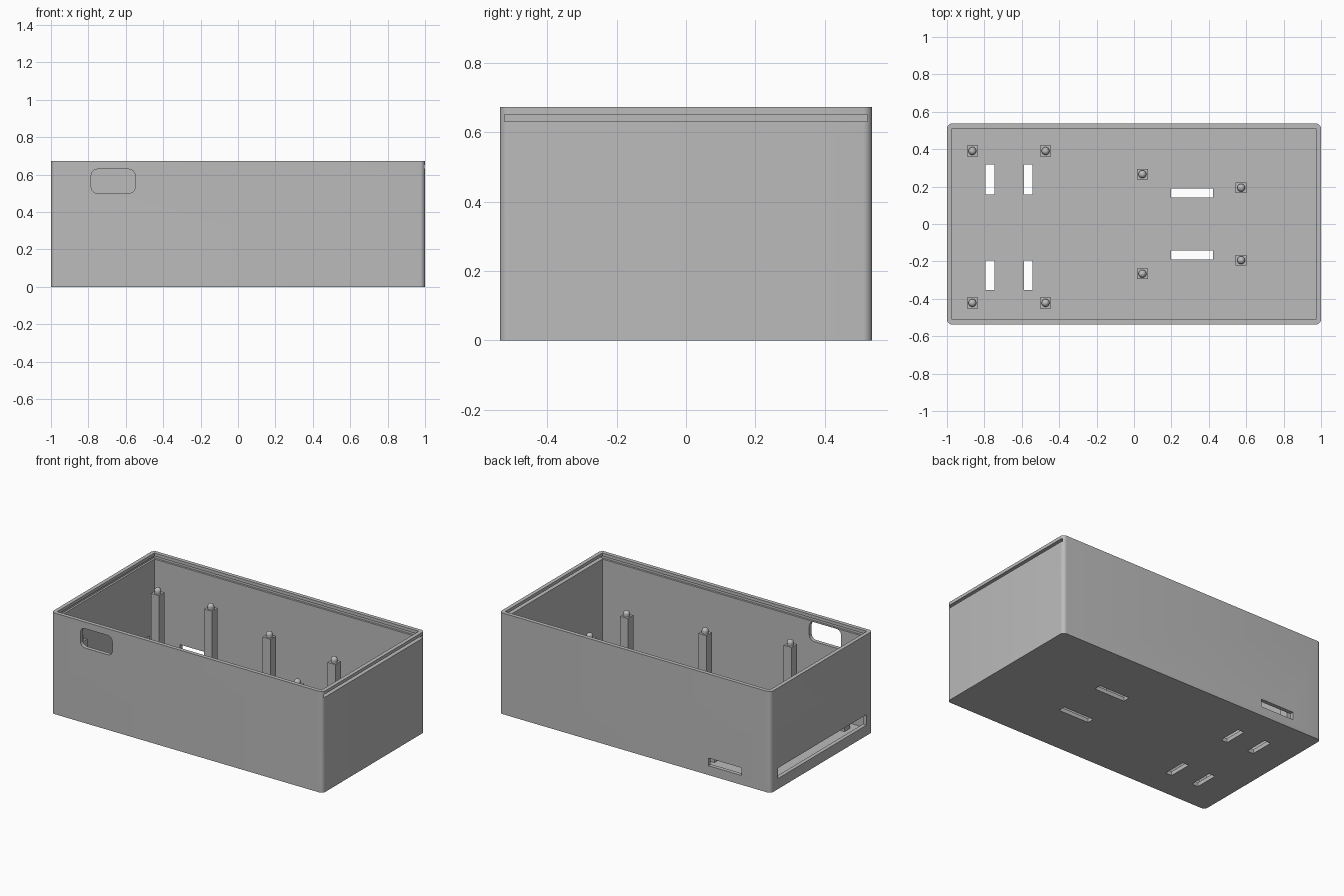
import bpy, bmesh, math
from mathutils import Matrix, Vector

cube = bpy.data.objects.get("Cube")
if cube:
    bpy.data.objects.remove(cube, do_unlink=True)

grey = bpy.data.materials.new("grey plastic")
grey.use_nodes = True
colour = (0.5, 0.5, 0.5, 1)
grey.diffuse_color = colour
grey.node_tree.nodes["Principled BSDF"].inputs["Base Color"].default_value = colour

X, Y, H = 1.0, 0.537, 0.673          # outer half sizes and height
IX, IY, FLOOR = 0.974, 0.511, 0.027  # inner half sizes and floor thickness


def add_box(bm, lo, hi):
    lo, hi = Vector(lo), Vector(hi)
    mat = Matrix.Translation((lo + hi) / 2) @ Matrix.Diagonal((*(hi - lo), 1))
    return bmesh.ops.create_cube(bm, size=1, matrix=mat)["verts"]


def round_edges(bm, axis, radius):
    """Round the edges that run along one axis."""
    edges = [e for e in bm.edges
             if abs((e.verts[0].co - e.verts[1].co).normalized()[axis]) > 0.99]
    bmesh.ops.bevel(bm, geom=edges, offset=radius, segments=8,
                    profile=0.5, affect='EDGES')


def finish(name, bm):
    mesh = bpy.data.meshes.new(name)
    bm.to_mesh(mesh)
    bm.free()
    obj = bpy.data.objects.new(name, mesh)
    bpy.context.collection.objects.link(obj)
    mesh.materials.append(grey)
    return obj


def smooth(obj):
    bpy.ops.object.select_all(action='DESELECT')
    obj.select_set(True)
    bpy.context.view_layer.objects.active = obj
    bpy.ops.object.shade_smooth_by_angle(angle=math.radians(30))


def cut(target, lo, hi, axis=2, radius=0):
    """Subtract a box, optionally with rounded edges."""
    bm = bmesh.new()
    add_box(bm, lo, hi)
    if radius:
        round_edges(bm, axis, radius)
    cutter = finish("cutter", bm)
    cutter.hide_render = True
    mod = target.modifiers.new("cut", 'BOOLEAN')
    mod.operation, mod.solver, mod.object = 'DIFFERENCE', 'EXACT', cutter
    bpy.context.view_layer.objects.active = target
    bpy.ops.object.modifier_apply(modifier=mod.name)
    bpy.data.objects.remove(cutter, do_unlink=True)


# Box shell with rounded upright corners
bm = bmesh.new()
add_box(bm, (-X, -Y, 0), (X, Y, H))
round_edges(bm, 2, 0.027)
shell = finish("box_shell", bm)
cut(shell, (-IX, -IY, FLOOR), (IX, IY, H + 0.1))

# Sliding lid groove, open through the +x wall
cut(shell, (-0.987, -0.524, 0.632), (X + 0.1, 0.524, 0.652))

# Rounded window in the front, slots in the back and the -x end
cut(shell, (-0.785, -Y - 0.1, 0.5), (-0.55, -IY + 0.1, 0.629), 1, 0.035)
cut(shell, (-0.785, IY - 0.1, 0.062), (-0.54, Y + 0.1, 0.113))
cut(shell, (-X - 0.1, -0.47, 0.07), (-IX + 0.05, 0.46, 0.14))

# Strap slots through the floor
for x in (-0.77, -0.566):
    for y in (0.238, -0.275):
        cut(shell, (x - 0.023, y - 0.079, -0.1), (x + 0.023, y + 0.079, 0.1))
for y in (0.166, -0.166):
    cut(shell, (0.198, y - 0.024, -0.1), (0.423, y + 0.024, 0.1))
smooth(shell)

# Square standoff posts with round-topped pegs
posts = [(x, y) for x in (-0.864, -0.473) for y in (0.39, -0.422)]
posts += [(0.045, s * 0.266) for s in (1, -1)]
posts += [(0.573, s * 0.194) for s in (1, -1)]
TOP, HALF, R = 0.483, 0.029, 0.021
for i, (x, y) in enumerate(posts, 1):
    bm = bmesh.new()
    add_box(bm, (x - HALF, y - HALF, FLOOR - 0.005), (x + HALF, y + HALF, TOP))
    post = finish(f"standoff_post_{i}", bm)
    bm = bmesh.new()
    bmesh.ops.create_cone(bm, cap_ends=True, segments=24, radius1=R, radius2=R,
                          depth=0.03, matrix=Matrix.Translation((x, y, TOP)))
    bmesh.ops.create_uvsphere(bm, u_segments=24, v_segments=12, radius=R,
                              matrix=Matrix.Translation((x, y, TOP + 0.015)))
    smooth(finish(f"standoff_peg_{i}", bm))
